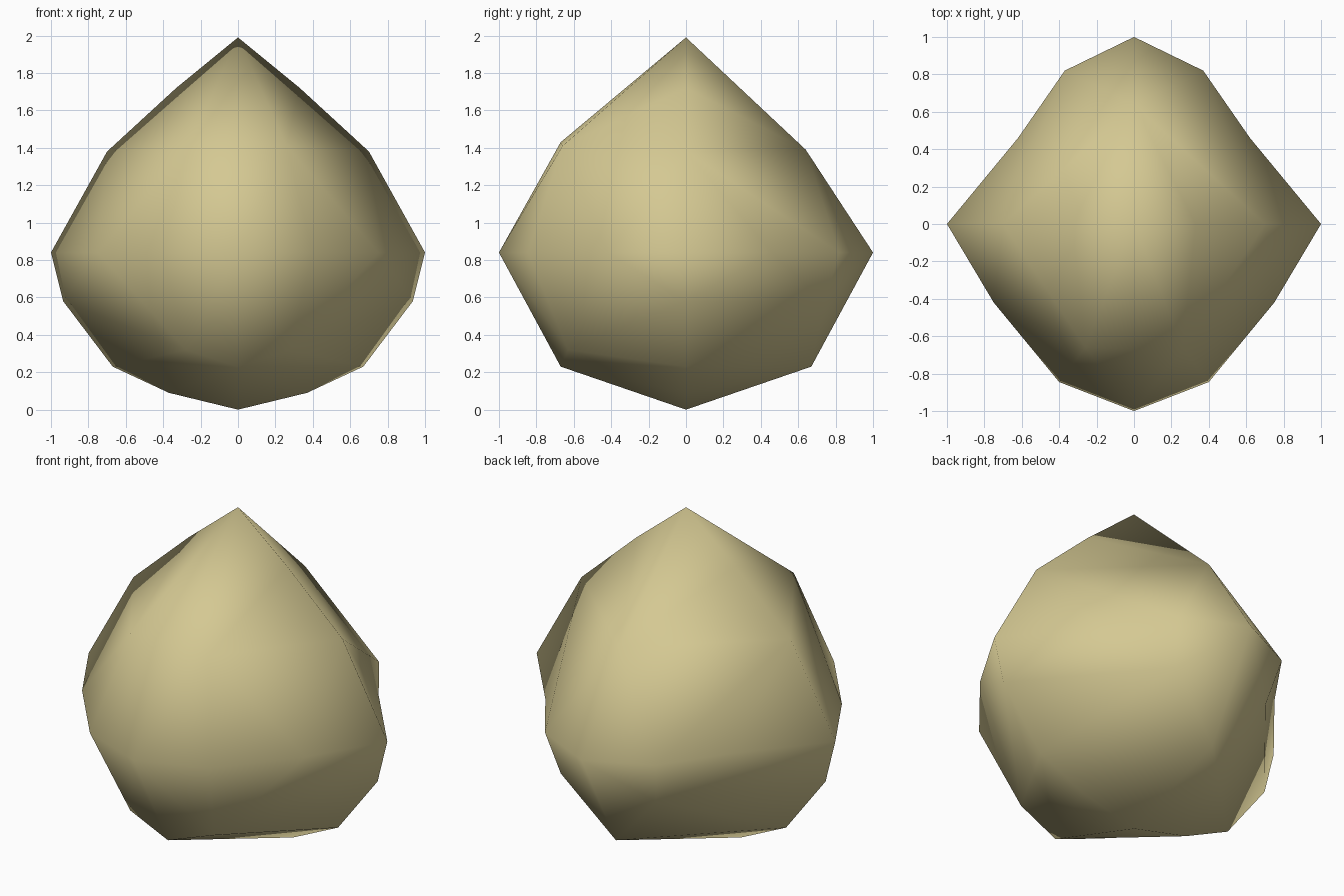
import bpy, bmesh

if "Cube" in bpy.data.objects:
    bpy.data.objects.remove(bpy.data.objects["Cube"])

# Key points of the right half (x >= 0)
P = {
    # side ridge, apex to base
    "T": (0, 0, 1.99), "a": (.33, 0, 1.72), "b": (.70, 0, 1.38), "c": (1, 0, .84),
    "d": (.935, 0, .58), "e": (.67, 0, .23), "f": (.37, 0, .09), "B": (0, 0, 0),
    # front
    "g": (0, -.67, 1.43), "U": (.26, -.66, 1.41), "h": (0, -1, .84), "i": (.40, -.845, .84),
    "j": (.75, -.42, .84), "F": (.28, -.63, .32), "k": (0, -.67, .23),
    # back
    "m": (0, .64, 1.39), "n": (.62, .46, .84), "o": (.37, .82, .84), "p": (0, 1, .84),
    "W": (.32, .74, .575), "q": (0, .67, .23),
}
FACES = ("TgU TUa aUb ghU hiU Uij Ujb bjc "      # upper front
         "Tam abm bcn bno bom opm "              # upper back
         "cdj dFj deF jFi iFh hFk ekF efk fBk "  # lower front
         "cdn dWn nWo oWp pWq deW eqW efq fBq")  # lower back

# Rock body: both halves in one welded mesh
bm = bmesh.new()
for side in (1, -1):
    v = {k: bm.verts.new((side * x, y, z)) for k, (x, y, z) in P.items()}
    for tri in FACES.split():
        bm.faces.new([v[k] for k in tri])
bmesh.ops.remove_doubles(bm, verts=bm.verts, dist=1e-4)
bmesh.ops.recalc_face_normals(bm, faces=bm.faces)
for face in bm.faces:
    face.smooth = True

mesh = bpy.data.meshes.new("rock")
bm.to_mesh(mesh)
bm.free()
rock = bpy.data.objects.new("rock", mesh)
bpy.context.collection.objects.link(rock)

# Sandy colour
sand = bpy.data.materials.new("sand")
sand.diffuse_color = (.66, .58, .29, 1)
sand.use_nodes = True
sand.node_tree.nodes["Principled BSDF"].inputs["Base Color"].default_value = sand.diffuse_color
mesh.materials.append(sand)
